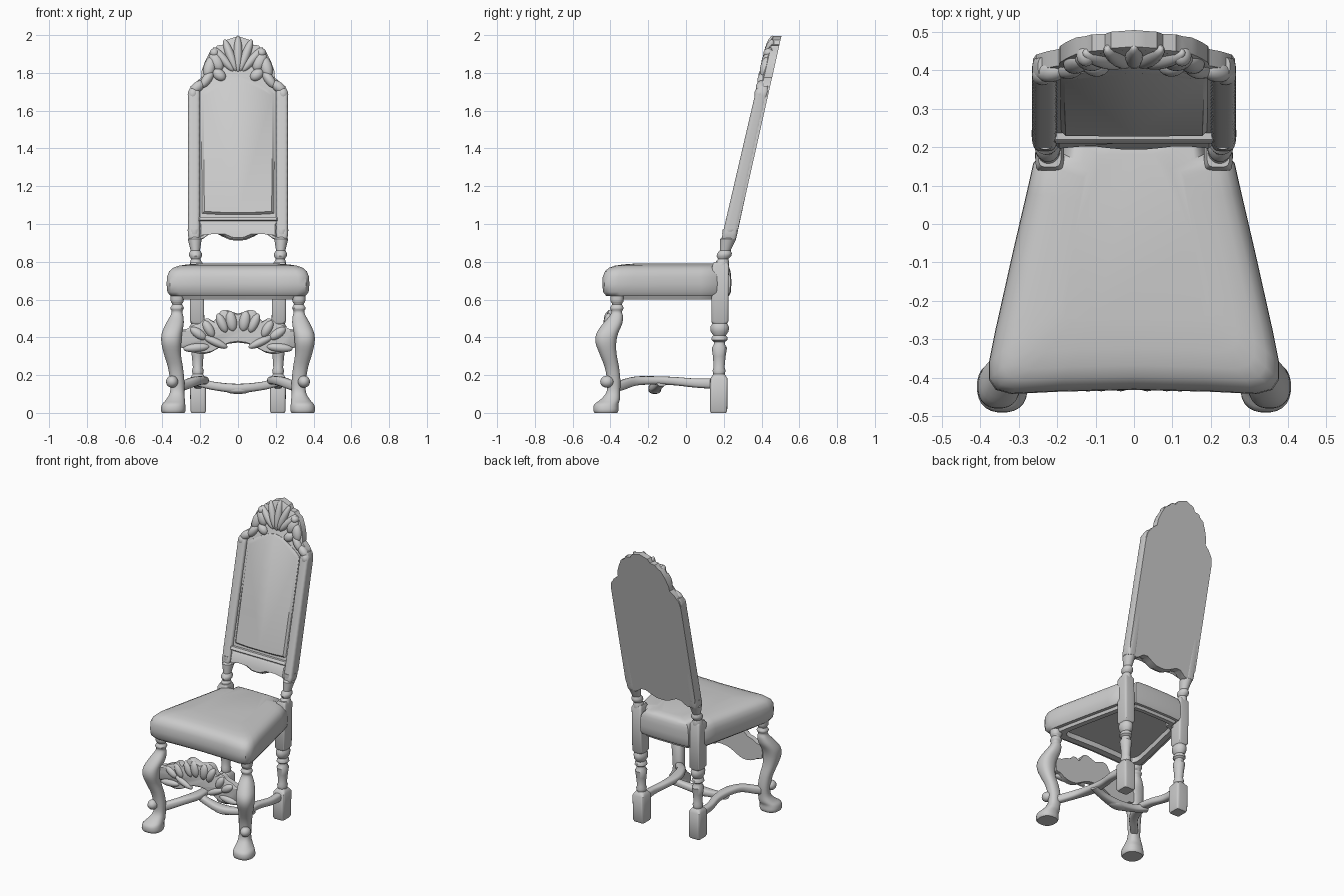
import bpy, bmesh
from math import cos, sin, pi, copysign, radians
from mathutils import Matrix, Vector


def finish(name, bm):
    bmesh.ops.recalc_face_normals(bm, faces=bm.faces)
    me = bpy.data.meshes.new(name)
    bm.to_mesh(me)
    bm.free()
    ob = bpy.data.objects.new(name, me)
    bpy.context.collection.objects.link(ob)
    bpy.ops.object.select_all(action='DESELECT')
    ob.select_set(True)
    bpy.context.view_layer.objects.active = ob
    bpy.ops.object.shade_smooth_by_angle(angle=radians(40))
    return ob


def smooth(pts, k=4):
    """Catmull-Rom subdivision of an open list of tuples."""
    out = []
    for i in range(len(pts) - 1):
        a, b, c, d = (pts[max(i - 1, 0)], pts[i], pts[i + 1], pts[min(i + 2, len(pts) - 1)])
        for j in range(k):
            t = j / k
            out.append(tuple(0.5 * (2 * q + (r - p) * t + (2 * p - 5 * q + 4 * r - s) * t * t
                                    + (3 * q - p - 3 * r + s) * t ** 3)
                             for p, q, r, s in zip(a, b, c, d)))
    return out + [tuple(pts[-1])]


def skin(name, rings):
    """Joins closed rings of equal length and caps both ends."""
    bm = bmesh.new()
    vs = [[bm.verts.new(p) for p in ring] for ring in rings]
    n = len(vs[0])
    for a, b in zip(vs, vs[1:]):
        for i in range(n):
            bm.faces.new((a[i], a[(i + 1) % n], b[(i + 1) % n], b[i]))
    bm.faces.new(vs[0])
    bm.faces.new(vs[-1])
    return finish(name, bm)


def turned(name, rows, n=24):
    """Rows of (x, y, z, rx, ry, p): p = 2 is round, larger is squarer."""
    rings = []
    for x, y, z, rx, ry, p in rows:
        ring = []
        for i in range(n):
            a = 2 * pi * (i + 0.5) / n
            c, s = cos(a), sin(a)
            ring.append((x + rx * copysign(abs(c) ** (2 / p), c),
                         y + ry * copysign(abs(s) ** (2 / p), s), z))
        rings.append(ring)
    return skin(name, rings)


def slab(name, half, y_of, d0, d1, bevel=0.008):
    """Mirrored x-z outline, extruded in y from d0 (front) to d1."""
    ring = half + [(-x, z) for x, z in reversed(half) if x > 1e-4]
    rings = []
    cz = sum(p[1] for p in ring) / len(ring)
    for d, k in ((d0, bevel), (d0 + bevel, 0), (d1, 0)):
        rings.append([(x - copysign(min(k, abs(x)), x), y_of(z) + d,
                       z - copysign(k, z - cz)) for x, z in ring])
    return skin(name, rings)


def lobe(name, loc, size, tilt=0, lean_x=0):
    bm = bmesh.new()
    m = (Matrix.Translation(loc) @ Matrix.Rotation(lean_x, 4, 'X')
         @ Matrix.Rotation(tilt, 4, 'Y') @ Matrix.Diagonal((*size, 1)))
    bmesh.ops.create_uvsphere(bm, u_segments=16, v_segments=10, radius=1, matrix=m)
    return finish(name, bm)


def rod(name, pts):
    """Swept round bar through (x, y, z, half width, half height)."""
    rows = smooth(pts, 5)
    rings = []
    for i, r in enumerate(rows):
        t = Vector(rows[min(i + 1, len(rows) - 1)][:3]) - Vector(rows[max(i - 1, 0)][:3])
        side = t.cross(Vector((0, 0, 1))).normalized()
        up = side.cross(t).normalized()
        ring = []
        for j in range(16):
            c, s = cos(2 * pi * j / 16), sin(2 * pi * j / 16)
            ring.append(Vector(r[:3]) + side * r[3] * copysign(abs(c) ** .7, c)
                        + up * r[4] * copysign(abs(s) ** .7, s))
        rings.append(ring)
    return skin(name, rings)


def lean(z):
    return 0.235 + 0.225 * (z - 0.95)


# Upholstered seat with a recessed underside
half = [(0, -.432), (.2, -.437), (.32, -.443), (.36, -.432), (.378, -.405), (.378, -.36),
        (.362, -.28), (.315, -.07), (.28, .08), (.262, .16), (.24, .18), (.19, .185),
        (.182, .235), (.1, .24), (0, .24)]
outline = half + [(-x, y) for x, y in reversed(half) if x > 0]
layers = [(.635, .10), (.60, .10), (.60, .055), (.618, .045), (.62, .02), (.64, .004), (.68, 0),
          (.72, .002), (.75, .014), (.768, .035), (.779, .065), (.786, .11), (.792, .19)]
skin("seat", [[(x * (1 - k / .38), y + k * (.3 if z > .64 else .6) * -min(1, y / .24)
               if y > 0 else -.0 + y * (1 - k / .44), z) for x, y in outline]
              for z, k in layers])

for s, side in ((-1, "left"), (1, "right")):
    # Rear leg: square foot, turned shaft, square block, turned neck
    prof = [(0, .036, 8), (.012, .042, 8), (.18, .042, 8), (.195, .034, 4), (.205, .028, 2),
            (.225, .032, 2), (.24, .026, 2), (.30, .031, 2), (.345, .037, 2), (.36, .028, 2),
            (.375, .026, 2), (.385, .038, 2), (.4, .038, 2), (.41, .03, 2), (.43, .043, 2),
            (.455, .046, 2), (.472, .036, 3), (.485, .041, 8), (.78, .040, 8), (.80, .032, 4)]
    turned("rear_leg_" + side, [(s * (.21 + .012 * z), .172 + .014 * z, z,
                                 r * (1 if z < .4 else .92), r * 1.1, p) for z, r, p in prof])
    neck = [(.78, .034), (.80, .031), (.815, .024), (.83, .034), (.845, .034), (.86, .025),
            (.89, .031), (.92, .037), (.935, .028), (.95, .034), (.97, .036)]
    turned("back_neck_" + side, [(s * (.222 + .05 * (z - .78)), .188 + .25 * (z - .78), z, r, r * 1.15, 2)
                                 for z, r in neck])

    # Back upright with shallow carving ripples
    rows = [(s * .233, lean(.92), .92, .027, .036, 4)]
    for i in range(41):
        z = .935 + .765 * i / 40
        r = .031 + .0015 * (i % 2)
        rows.append((s * .233, lean(z) - .002, z, r, .039 - .006 * i / 40, 4))
    rows.append((s * .23, lean(1.73), 1.73, .02, .025, 3))
    turned("back_upright_" + side, rows)

    # Front leg: turned top, scrolled S shaft, paw foot
    leg = [(.322, -.365, .62, .036, .036), (.322, -.365, .59, .034, .034),
           (.322, -.365, .575, .026, .026), (.322, -.366, .555, .036, .036),
           (.323, -.367, .535, .028, .028), (.325, -.37, .51, .036, .037),
           (.335, -.39, .47, .048, .052), (.35, -.417, .42, .054, .058),
           (.353, -.424, .37, .053, .055), (.347, -.412, .31, .045, .045),
           (.331, -.392, .24, .040, .038), (.322, -.383, .17, .038, .036),
           (.322, -.385, .11, .038, .036), (.331, -.402, .07, .050, .052),
           (.341, -.422, .045, .062, .064), (.343, -.424, .015, .066, .067),
           (.343, -.424, 0, .060, .061)]
    turned("front_leg_" + side, [(s * x, y, z, rx, ry, 2.4) for x, y, z, rx, ry in smooth(leg, 3)])
    lobe("leg_scroll_" + side, (s * .349, -.418, .165), (.032, .036, .032))
    lobe("paw_toe_" + side, (s * .362, -.446, .026), (.040, .038, .026))

    # Bowed side stretcher
    rod("side_stretcher_" + side, [(s * .21, .15, .155, .026, .028), (s * .212, .05, .158, .024, .024),
                                   (s * .19, -.06, .168, .027, .022), (s * .19, -.17, .172, .034, .022),
                                   (s * .225, -.27, .168, .028, .024), (s * .29, -.345, .145, .024, .026),
                                   (s * .325, -.385, .135, .022, .026)])

# Cross stretcher with a hanging carved centre
rod("cross_stretcher", [(-.21, -.13, .165, .026, .024), (-.13, -.15, .143, .024, .022),
                        (0, -.165, .13, .034, .024), (.13, -.15, .143, .024, .022),
                        (.21, -.13, .165, .026, .024)])
lobe("stretcher_pendant", (0, -.165, .12), (.07, .034, .02))

# Carved front stretcher
half = [(0, .525), (.03, .535), (.06, .545), (.09, .54), (.11, .51), (.13, .485), (.155, .50),
        (.18, .495), (.2, .475), (.235, .465), (.27, .445), (.31, .43), (.31, .35), (.28, .345),
        (.25, .325), (.2, .312), (.15, .318), (.1, .345), (.05, .366), (0, .372)]
slab("front_stretcher", smooth(half, 2), lambda z: -.395, -.022, .022)
for i, (x, z, w, h, t) in enumerate([(.035, .485, .03, .055, 10), (.085, .475, .026, .055, 25),
                                     (.155, .445, .026, .05, 30), (.21, .42, .026, .05, 55),
                                     (.12, .375, .022, .07, 65), (.22, .345, .024, .07, 95)]):
    for s in (-1, 1):
        lobe("stretcher_leaf_%d" % i, (s * x, -.41, z), (w, .026, h), s * radians(t))

# Back board, with shaped apron and crest outline
half = [(0, .912), (.04, .915), (.08, .932), (.115, .95), (.15, .948), (.18, .925), (.2, .915),
        (.25, .94), (.262, .98), (.263, 1.3), (.263, 1.66), (.255, 1.71), (.225, 1.75), (.195, 1.775),
        (.193, 1.81), (.175, 1.86), (.15, 1.91), (.125, 1.925), (.11, 1.945), (.075, 1.95), (.06, 1.975),
        (.03, 1.985), (0, 1.995)]
slab("back_board", half, lean, -.016, .035)

# Upholstered back panel
half = [(0, 1.05), (.1, 1.05), (.19, 1.055), (.192, 1.3), (.192, 1.69), (.16, 1.715), (.11, 1.745),
        (.05, 1.775), (0, 1.785)]
slab("back_panel", half, lean, -.029, 0, .012)

# Lower back rail and carved apron
slab("lower_rail", [(0, 1.015), (.21, 1.015), (.21, 1.037), (0, 1.037)], lean, -.04, 0, .006)
half = [(0, .918), (.04, .92), (.08, .937), (.115, .956), (.15, .956), (.205, .93), (.205, 1.008), (0, 1.008)]
slab("back_apron", half, lean, -.034, 0, .01)

# Crest: shell of radiating lobes with side scrolls
for i in range(-2, 3):
    a = i * radians(20)
    z = 1.775 + .125 * cos(a)
    lobe("crest_shell_lobe", (.12 * sin(a), lean(z) - .01, z),
         (.024, .028, .10 - .008 * abs(i)), a, -.22)
for x, z, w, h, t in [(.115, 1.86, .035, .055, 25), (.15, 1.83, .032, .06, -15), (.10, 1.79, .03, .04, 50),
                      (.165, 1.765, .026, .055, -35), (.215, 1.725, .028, .045, -50),
                      (.125, 1.905, .025, .025, 0), (.238, 1.69, .028, .035, -10)]:
    for s in (-1, 1):
        lobe("crest_scroll", (s * x, lean(z) - .012, z), (w, .028, h), s * radians(t), -.22)
